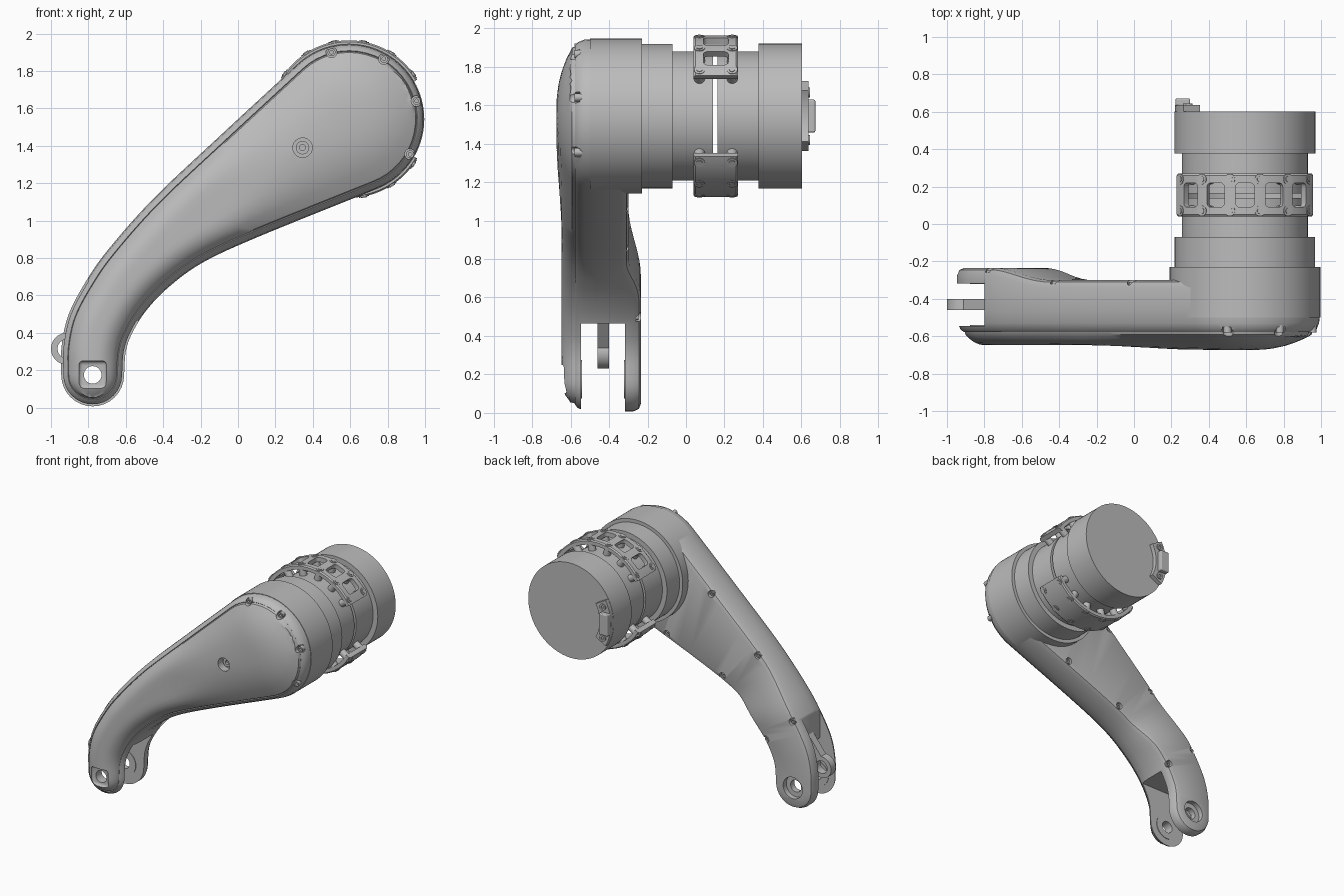
import bpy, bmesh, math
from mathutils import Vector, Matrix

cube = bpy.data.objects.get("Cube")
if cube:
    bpy.data.objects.remove(cube, do_unlink=True)

grey = bpy.data.materials.new("machined_grey")
grey.use_nodes = True
GREY = (0.5, 0.5, 0.5, 1)
grey.diffuse_color = GREY
grey.node_tree.nodes["Principled BSDF"].inputs["Base Color"].default_value = GREY

HX, HZ, HR = 0.593, 1.543, 0.402      # motor axis and housing radius
FX, FZ, FR = -0.777, 0.175, 0.168     # foot pivot
RIM = -0.592                          # front cover edge


def make(name, bm):
    bmesh.ops.recalc_face_normals(bm, faces=bm.faces)
    me = bpy.data.meshes.new(name)
    bm.to_mesh(me)
    bm.free()
    me.materials.append(grey)
    ob = bpy.data.objects.new(name, me)
    bpy.context.collection.objects.link(ob)
    return ob


def activate(ob):
    bpy.ops.object.select_all(action='DESELECT')
    ob.select_set(True)
    bpy.context.view_layer.objects.active = ob


def smooth(ob, angle=32):
    activate(ob)
    bpy.ops.object.shade_smooth_by_angle(angle=math.radians(angle))


def cut(ob, cutters):
    activate(ob)
    for c in cutters:
        mod = ob.modifiers.new("cut", 'BOOLEAN')
        mod.operation, mod.solver, mod.object = 'DIFFERENCE', 'EXACT', c
        bpy.ops.object.modifier_apply(modifier=mod.name)
        bpy.data.objects.remove(c, do_unlink=True)


def box(name, lo, hi, bevel=0, matrix=None):
    lo, hi = Vector(lo), Vector(hi)
    bm = bmesh.new()
    bmesh.ops.create_cube(bm, size=1)
    for v in bm.verts:
        v.co = (lo + hi) / 2 + v.co * (hi - lo)
    if bevel:
        bmesh.ops.bevel(bm, geom=bm.edges[:], offset=bevel, segments=3, affect='EDGES', profile=0.5)
    if matrix:
        bm.transform(matrix)
    return make(name, bm)


def sweep(name, profile, x, z, a0=0, a1=360, seg=72):
    """Closed (radius, y) profile turned about an axis along y."""
    bm = bmesh.new()
    full = a1 - a0 >= 360
    rings = []
    for i in range(seg if full else seg + 1):
        a = math.radians(a0 + (a1 - a0) * i / seg)
        rings.append([bm.verts.new((x + r * math.cos(a), y, z + r * math.sin(a))) for r, y in profile])
    n = len(profile)
    for i in range(seg):
        p, q = rings[i], rings[(i + 1) % len(rings)]
        for j in range(n):
            bm.faces.new((p[j], p[(j + 1) % n], q[(j + 1) % n], q[j]))
    if not full:
        bm.faces.new(rings[0])
        bm.faces.new(rings[-1])
    bmesh.ops.remove_doubles(bm, verts=bm.verts, dist=1e-5)
    return make(name, bm)


def rect(r0, r1, y0, y1):
    return [(r0, y0), (r1, y0), (r1, y1), (r0, y1)]


def rod(name, x, z, r, y0, y1, seg=24):
    return sweep(name, rect(0, r, y0, y1), x, z, seg=seg)


def step(t):
    t = max(0, min(1, t))
    return t * t * (3 - 2 * t)


# ---- Arm outline: paired left and right edge points from foot to head ----
edges = [((-.945, .175), (-.609, .175)), ((-.943, .33), (-.6, .30)), ((-.905, .5), (-.565, .40)),
         ((-.81, .68), (-.49, .52)), ((-.69, .85), (-.37, .645)), ((-.45, 1.12), (-.19, .775)),
         ((-.1, 1.45), (.1, .91)), ((.32, 1.838), (.731, 1.165))]


def spline(pts, sub=6):
    p = [Vector(v) for v in pts]
    p = [2 * p[0] - p[1]] + p + [2 * p[-1] - p[-2]]
    out = []
    for a, b, c, d in zip(p, p[1:], p[2:], p[3:]):
        for k in range(sub):
            t = k / sub
            out.append(0.5 * (2 * b + (c - a) * t + (2 * a - 5 * b + 4 * c - d) * t ** 2
                              + (3 * b - a - 3 * c + d) * t ** 3))
    return out + [p[-2]]


def on_circle(x, z, r, deg):
    return Vector((x + r * math.cos(math.radians(deg)), z + r * math.sin(math.radians(deg))))


def side(k, sign):
    foot = [on_circle(FX, FZ, FR, 270 + sign * 90 * i / 8) for i in range(1, 8)]
    head = [on_circle(HX, HZ, HR, 31.45 - sign * 101.35 * i / 14) for i in range(13, 0, -1)]
    return foot + spline([e[k] for e in edges]) + head


left, right = side(0, -1), side(1, 1)
M = len(left)
loop = [on_circle(FX, FZ, FR, 270)] + left + [on_circle(HX, HZ, HR, 31.45)] + right[::-1]
N = len(loop)


def pair(i):
    """Station along the arm of outline vertex i."""
    return min(i, N - i)


def back_y(i):
    z = loop[min(pair(i), M)].y
    return -.235 - .065 * step((z - .74) / .36) if pair(i) < M - 13 else -.30


def inset(d):
    out = []
    for i in range(N):
        t = (loop[(i + 1) % N] - loop[i - 1]).normalized()
        out.append(loop[i] + d * Vector((t.y, -t.x)))
    return out


def fill(bm, ring, cols, height):
    """Close a ring with a grid of chords; height(point) gives the inner y."""
    rows = []
    for i in range(1, M + 1):
        a, b = ring[i], ring[N - i]
        row = [a]
        for k in range(1, cols):
            p = a.co.lerp(b.co, k / cols)
            p.y = height(p)
            row.append(bm.verts.new(p))
        rows.append(row + [b])
    for p, q in zip(rows, rows[1:]):
        for k in range(cols):
            bm.faces.new((p[k], p[k + 1], q[k + 1], q[k]))
    for tip, row in ((ring[0], rows[0]), (ring[M + 1], rows[-1])):
        for k in range(cols):
            bm.faces.new((tip, row[k], row[k + 1]))


def dome(p):
    q = Vector((p.x, p.z))
    d = min((q - o).length for o in cover_edge)
    t = step(1 - ((q - Vector((HX, HZ))).length - .25) / .7)
    u = min(1, d / (.11 + .22 * t))
    return RIM - (.056 + .026 * t) * (1 - (1 - u) ** 2.3)


# ---- Arm shell with rounded rims and a domed front cover ----
cover_edge = inset(.046)
bm = bmesh.new()
rings = []
for d, y, from_back in ((.04, 0, 1), (.014, -.01, 1), (0, -.04, 1), (0, -.47, 0), (.005, -.53, 0),
                        (.018, -.562, 0), (.036, -.578, 0), (.04, -.574, 0), (.046, RIM, 0)):
    rings.append([bm.verts.new((p.x, back_y(i) + y if from_back else y, p.y))
                  for i, p in enumerate(inset(d))])
for p, q in zip(rings, rings[1:]):
    for i in range(N):
        j = (i + 1) % N
        bm.faces.new((p[i], p[j], q[j], q[i]))
fill(bm, rings[0], 1, None)
fill(bm, rings[-1], 10, dome)
arm = make("arm_shell", bm)

# ---- Fork slot, pivot hole and screw pockets ----
cover_screws = [(.5, 1.9), (.78, 1.865), (.955, 1.64), (.92, 1.355)]
back_screws = [(-.77, .70, -.235), (-.42, 1.11, -.295), (-.01, 1.49, -.3),
               (-.54, .50, -.235), (-.11, .865, -.3), (.38, 1.07, -.3)]
cutters = [box("slot", (-1.1, -.545, -.1), (-.4, -.318, .465)),
           box("side_slot", (-1.1, -.545, .3), (-.8, -.318, .78)),
           box("square_pocket", (FX - .075, -.8, FZ - .075), (FX + .075, -.615, FZ + .075), .022),
           rod("pivot", FX, FZ, .047, -.8, 0, 32),
           rod("pivot_bore", FX, FZ, .085, -.275, 0, 32),
           rod("cover_bore", .345, 1.39, .052, -.8, -.61, 32)]
cutters += [rod("pocket", x, z, .029, -.7, -.55) for x, z in cover_screws]
cutters += [rod("pocket", x, z, .026, y - .025, y + .05) for x, z, y in back_screws]
cut(arm, cutters)
smooth(arm)

# ---- Screws ----
def screw(name, x, z, r, y0, y1):
    smooth(sweep(name, [(r * .45, y0), (r, y0), (r, y1), (r * .45, y1)], x, z, seg=20))


screw("centre_screw", .345, 1.39, .036, -.63, -.60)
for x, z in cover_screws:
    screw("cover_screw", x, z, .021, -.58, -.54)
for x, z, y in back_screws:
    screw("back_screw", x, z, .018, y - .03, y - .012)

# ---- Pivot washers inside the fork and the cable lug ----
for y in (-.549, -.322):
    smooth(sweep("pivot_washer", rect(.047, .1, y, y + .008), FX, FZ, seg=40))
LX, LZ = -.915, .315
smooth(sweep("lug_ring", rect(.05, .085, -.46, -.40), LX, LZ, seg=40))
turn = Matrix.Translation((LX, 0, LZ)) @ Matrix.Rotation(math.radians(38), 4, 'Y')
box("lug_stem", (-.05, -.46, .06), (.05, -.40, .36), matrix=turn)

# ---- Housing and two-part motor with an open gap ----
smooth(sweep("housing", [(0, -.5), (HR + .001, -.5), (HR + .001, -.23), (0, -.23)], HX, HZ, seg=96))
smooth(sweep("front_motor", [(0, -.25), (.376, -.25), (.376, -.07), (.336, -.07), (.336, .14), (0, .14)],
             HX, HZ, seg=96))
smooth(sweep("rear_motor", [(0, .163), (.336, .163), (.336, .376), (.377, .376), (.377, .602), (0, .602)],
             HX, HZ, seg=96))

# ---- Upper and lower clamps: windowed arcs with paired bolts ----
for name, mid in (("upper_clamp", 90), ("lower_clamp", 270)):
    clamp = sweep(name, [(.385, .04), (.413, .04), (.421, .05), (.421, .26), (.413, .27), (.385, .27)],
                  HX, HZ, mid - 60, mid + 60, 48)
    windows = []
    for k in range(-2, 3):
        spin = Matrix.Translation((HX, 0, HZ)) @ Matrix.Rotation(math.radians(90 - mid + 22 * k), 4, 'Y')
        windows.append(box("window", (-.05, .09, .3), (.05, .22, .5), .022, spin))
    cut(clamp, windows)
    smooth(clamp)
    for k in range(-5, 6, 2):
        spin = Matrix.Translation((HX, 0, HZ)) @ Matrix.Rotation(math.radians(90 - mid + 11 * k), 4, 'Y')
        for y in (.07, .24):
            bm = bmesh.new()
            for r, h0, h1 in ((.028, .33, .424), (.016, .424, .428)):
                bmesh.ops.create_cone(bm, cap_ends=True, segments=20, radius1=r, radius2=r, depth=h1 - h0,
                                      matrix=spin @ Matrix.Translation((0, y, (h0 + h1) / 2)))
            smooth(make(name + "_bolt", bm))

# ---- Rear connector on the motor end ----
smooth(sweep("connector_plate", rect(.275, .375, .6, .636), HX, HZ, 151, 209, 16))
box("connector_block", (.222, .63, HZ - .085), (.3, .672, HZ + .085), .008)
for s in (-1, 1):
    p = on_circle(HX, HZ, .33, 180 + s * 22)
    screw("connector_screw", p.x, p.y, .026, .63, .645)
